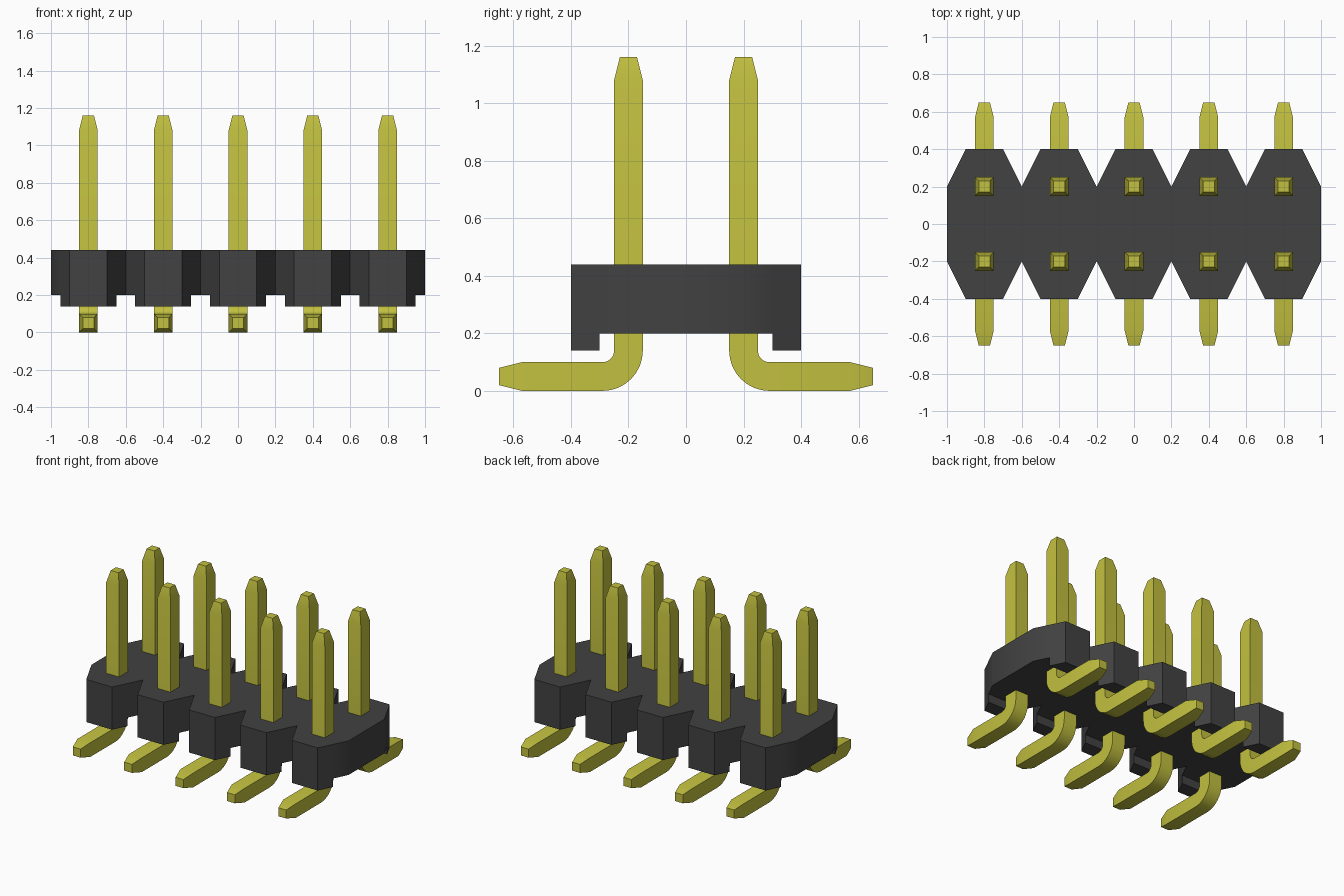
import bpy
import bmesh
import math

cube = bpy.data.objects.get("Cube")
if cube:
    bpy.data.objects.remove(cube, do_unlink=True)

CENTRES = [-0.8, -0.4, 0.0, 0.4, 0.8]


def material(name, rgb, rough):
    mat = bpy.data.materials.new(name)
    mat.use_nodes = True
    mat.diffuse_color = (*rgb, 1)
    bsdf = mat.node_tree.nodes["Principled BSDF"]
    bsdf.inputs["Base Color"].default_value = (*rgb, 1)
    bsdf.inputs["Roughness"].default_value = rough
    return mat


def finish(bm, name, mat):
    bmesh.ops.recalc_face_normals(bm, faces=bm.faces)
    mesh = bpy.data.meshes.new(name)
    bm.to_mesh(mesh)
    bm.free()
    mesh.materials.append(mat)
    obj = bpy.data.objects.new(name, mesh)
    bpy.context.collection.objects.link(obj)
    bpy.ops.object.select_all(action="DESELECT")
    obj.select_set(True)
    bpy.context.view_layer.objects.active = obj
    bpy.ops.object.shade_smooth_by_angle(angle=math.radians(30))
    return obj


def build_housing(mat):
    bottom, top, foot = 0.2, 0.44, 0.14
    bm = bmesh.new()
    cache = {}

    def face(points):
        verts = []
        for p in points:
            key = tuple(round(c, 4) for c in p)
            if key not in cache:
                cache[key] = bm.verts.new(key)
            verts.append(cache[key])
        bm.faces.new(verts)

    def at(points, z):
        return [(x, y, z) for x, y in points]

    def walls(points, z0, z1):
        for a, b in zip(points, points[1:] + points[:1]):
            face(at([a, b], z0) + at([b, a], z1))

    # Front half of the scalloped outline; the back half is its half turn
    outline, core, feet = [], [], []
    for c in CENTRES:
        toe = [(c - 0.15, -0.3), (c - 0.1, -0.4), (c + 0.1, -0.4), (c + 0.15, -0.3)]
        outline += [(c - 0.2, -0.2)] + toe
        core += [(c - 0.2, -0.2), toe[0], toe[3]]
        feet.append(toe)
    for ring in (outline, core):
        ring.append((1.0, -0.2))
        ring += [(-x, -y) for x, y in ring]
    feet += [[(-x, -y) for x, y in toe] for toe in feet]

    # Main block
    face(at(outline, top))
    walls(outline, bottom, top)
    face(at(core, bottom))
    # Stand-off feet along both long edges
    for toe in feet:
        face(at(toe, foot))
        walls(toe, foot, bottom)
    return finish(bm, "housing", mat)


def build_pin(name, x, side, mat):
    # Rings along the pin: centre (y, z), direction across (y, z), half width
    rings = [(0.2, 1.16, 1, 0, 0.03), (0.2, 1.08, 1, 0, 0.05)]
    steps, radius, cy, cz = 8, 0.09, 0.29, 0.14
    for i in range(steps + 1):
        a = math.pi / 2 * i / steps
        dy, dz = math.cos(a), math.sin(a)
        rings.append((cy - radius * dy, cz - radius * dz, dy, dz, 0.05))
    rings += [(0.57, 0.05, 0, 1, 0.05), (0.65, 0.05, 0, 1, 0.03)]

    bm = bmesh.new()
    loops = []
    for y, z, dy, dz, h in rings:
        loops.append([bm.verts.new((x + sx * h, side * (y + sn * h * dy), z + sn * h * dz))
                      for sx, sn in ((-1, -1), (1, -1), (1, 1), (-1, 1))])
    for a, b in zip(loops, loops[1:]):
        for i in range(4):
            j = (i + 1) % 4
            bm.faces.new((a[i], a[j], b[j], b[i]))
    bm.faces.new(loops[0])
    bm.faces.new(loops[-1])
    return finish(bm, name, mat)


black = material("black plastic", (0.054, 0.054, 0.054), 0.6)
gold = material("gold plating", (0.54, 0.53, 0.05), 0.4)

build_housing(black)

# Two rows of bent pins
for n, cx in enumerate(CENTRES, 1):
    build_pin(f"front_pin_{n}", cx, -1, gold)
    build_pin(f"back_pin_{n}", cx, 1, gold)
